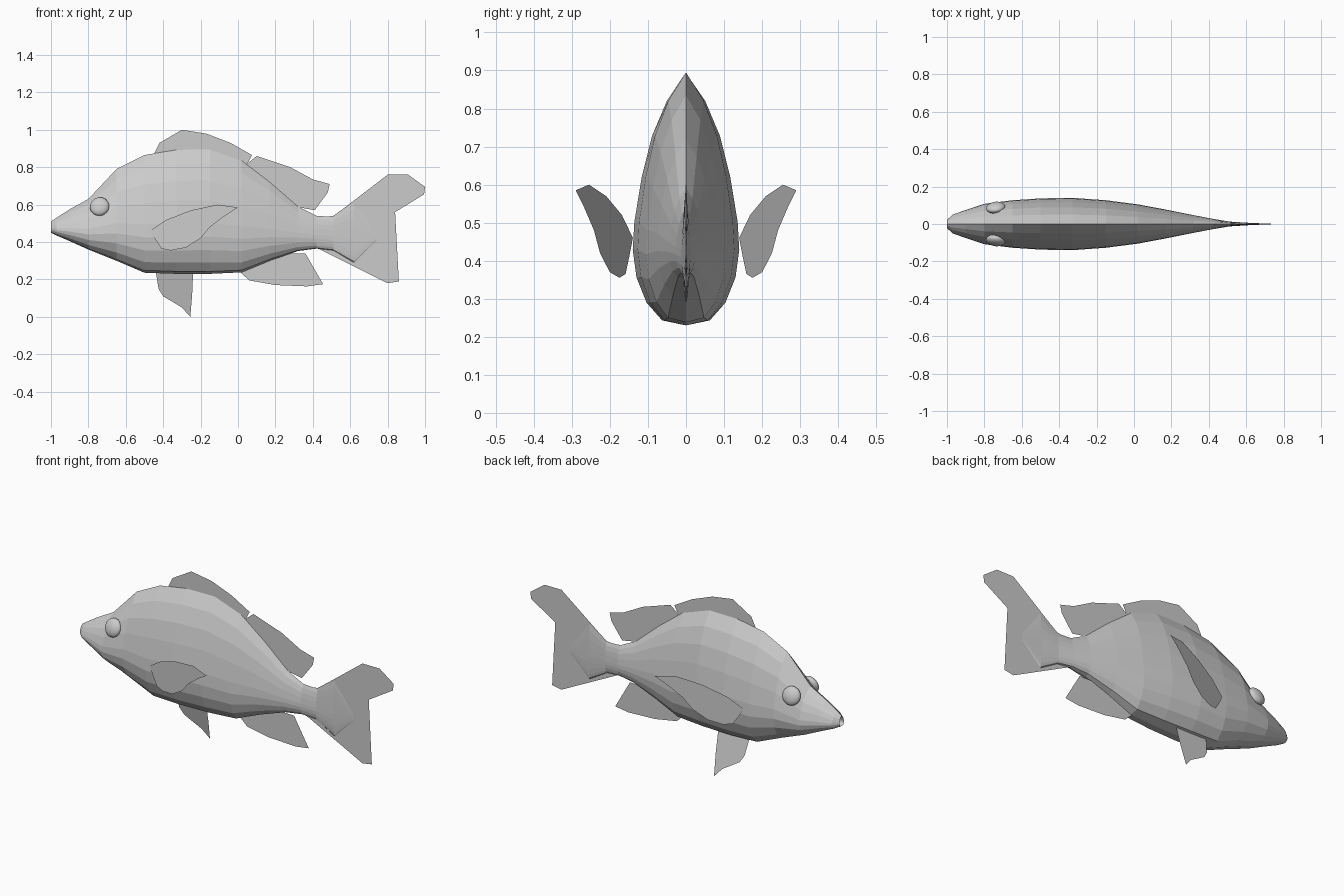
import bpy, bmesh, math

if "Cube" in bpy.data.objects:
    bpy.data.objects.remove(bpy.data.objects["Cube"])


def finish(bm, name):
    mesh = bpy.data.meshes.new(name)
    bm.to_mesh(mesh)
    bm.free()
    obj = bpy.data.objects.new(name, mesh)
    bpy.context.collection.objects.link(obj)
    return obj


def fin(name, outline, y_of):
    """Flat sheet from an x/z outline; y_of gives the sideways lean."""
    bm = bmesh.new()
    face = bm.faces.new([bm.verts.new((x, y_of(x, z), z)) for x, z in outline])
    bmesh.ops.triangulate(bm, faces=[face])
    return finish(bm, name)


# Body: stations of x, top z, bottom z, half width
stations = [
    (-1.00, .51, .45, .022), (-.97, .53, .435, .05), (-.90, .575, .405, .075),
    (-.80, .63, .36, .108), (-.65, .79, .30, .127), (-.50, .865, .236, .137),
    (-.33, .893, .23, .14), (-.15, .895, .23, .127), (.02, .835, .238, .105),
    (.17, .72, .30, .077), (.32, .59, .352, .047), (.42, .54, .365, .028),
    (.51, .535, .355, .013), (.62, .61, .29, .006), (.74, .45, .41, .001),
]
# Half cross-section: fraction of height, fraction of half width
section = [(1, 0), (.89, .36), (.75, .64), (.59, .83), (.41, .97), (.30, 1),
           (.19, .93), (.09, .74), (.02, .45), (0, 0)]
ring = section + [(t, -w) for t, w in section[-2:0:-1]]

bm = bmesh.new()
rings = [[bm.verts.new((x, w * hw, lo + t * (hi - lo))) for t, w in ring]
         for x, hi, lo, hw in stations]
n = len(ring)
for a, b in zip(rings, rings[1:]):
    for i in range(n):
        j = (i + 1) % n
        bm.faces.new((a[i], a[j], b[j], b[i]))
bm.faces.new(rings[-1])
mouth = bm.faces.new(rings[0][::-1])
# Mouth: recessed pocket between the lips
bmesh.ops.inset_region(bm, faces=[mouth], thickness=.007)
for v in mouth.verts:
    v.co.x += .03
bmesh.ops.recalc_face_normals(bm, faces=bm.faces)
finish(bm, "body")

# Fins along the centre line
flat = lambda x, z: 0
fin("front_dorsal_fin", [(-.45, .87), (-.42, .93), (-.30, 1.0), (-.17, .98),
    (-.04, .93), (.075, .865), (.05, .82), (.03, .78), (-.2, .85)], flat)
fin("rear_dorsal_fin", [(.05, .82), (.10, .86), (.18, .825), (.28, .80),
    (.40, .735), (.49, .71), (.48, .665), (.41, .57), (.33, .585),
    (.30, .56), (.05, .77)], flat)
fin("anal_fin", [(0, .25), (.06, .195), (.20, .17), (.37, .163), (.455, .175),
    (.36, .34), (.27, .34), (.22, .37)], flat)
fin("tail_fin", [(.42, .53), (.51, .54), (.565, .58), (.80, .76), (.91, .76),
    (1, .695), (.995, .655), (.84, .56), (.75, .43), (.85, .27), (.86, .19),
    (.80, .18), (.51, .35), (.42, .37)], flat)

# Single pelvic fin leaning outwards
fin("pelvic_fin", [(-.44, .245), (-.24, .24), (-.245, .12), (-.255, 0),
    (-.30, .05), (-.40, .11), (-.425, .15)],
    lambda x, z: .05 + (.23 - z) * .25)

# Pectoral fins and eyes on both sides
for s, side in ((1, "left"), (-1, "right")):
    fin("pectoral_fin_" + side, [(-.47, .46), (-.38, .52), (-.25, .57),
        (-.11, .60), (0, .585), (-.07, .54), (-.15, .48), (-.20, .42),
        (-.28, .37), (-.36, .355), (-.41, .365), (-.44, .41)],
        lambda x, z: s * (.29 + .32 * x))
    bpy.ops.mesh.primitive_uv_sphere_add(
        segments=20, ring_count=12, radius=1, location=(-.74, s * .088, .59),
        rotation=(math.radians(s * (90 - 20) * -1), 0, math.radians(s * 8)))
    eye = bpy.context.object
    eye.name = "eye_" + side
    eye.scale = (.052, .052, .027)
    bpy.ops.object.shade_smooth_by_angle()
